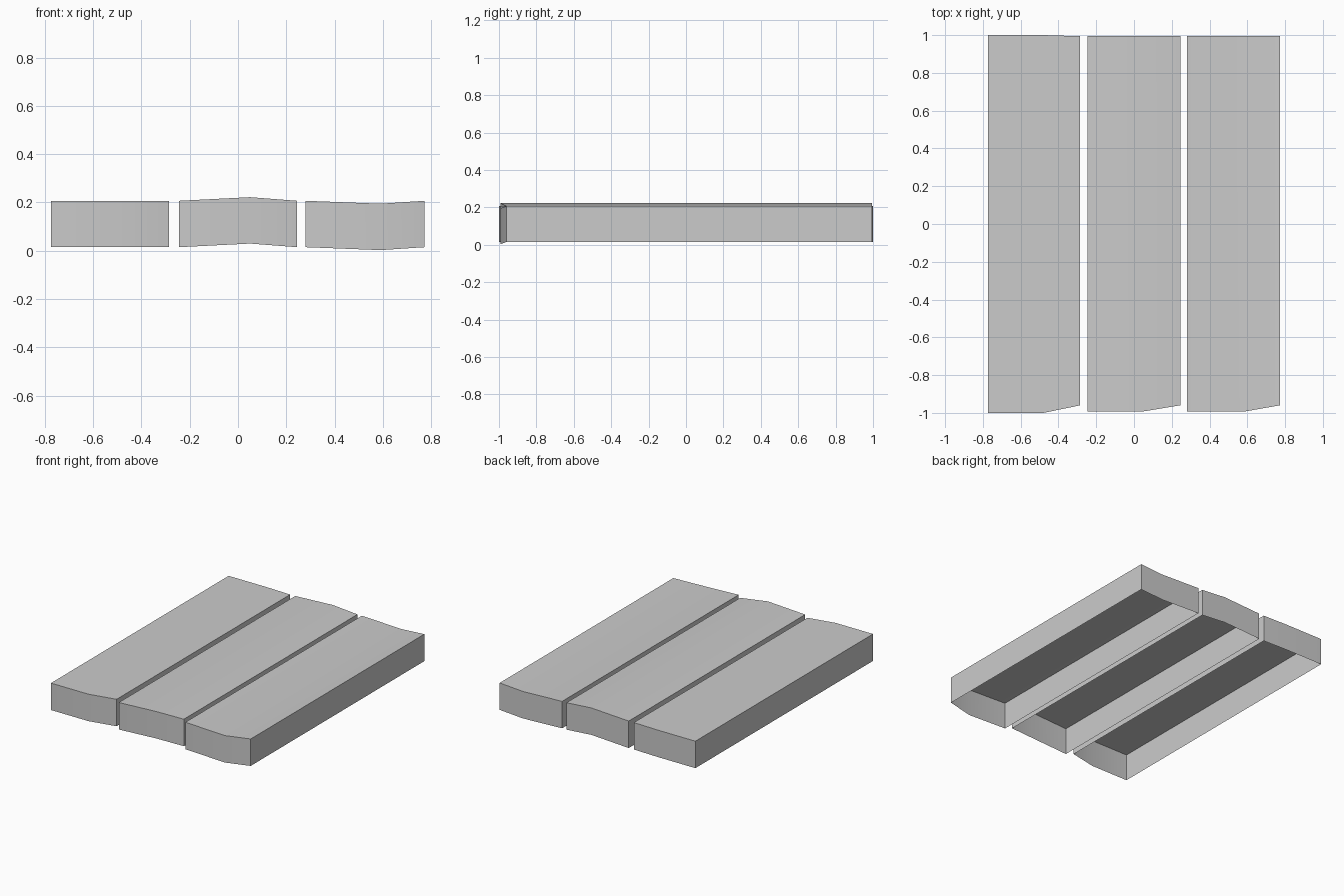
import bpy, bmesh, math

if "Cube" in bpy.data.objects:
    bpy.data.objects.remove(bpy.data.objects["Cube"])

HEIGHT = 0.192


def make_plank(name, front, back, base):
    """Open-bottomed plank: front/back are (x, y) points, base gives each z."""
    bm = bmesh.new()
    f = [(x, y, z) for (x, y), z in zip(front, base)]
    b = [(x, y, z) for (x, y), z in zip(back, base)]
    ring = f + b[::-1]
    low = [bm.verts.new(p) for p in ring]
    top = [bm.verts.new((x, y, z + HEIGHT)) for x, y, z in ring]
    n = len(ring)
    # end and side walls
    for i in range(n):
        j = (i + 1) % n
        bm.faces.new((low[i], low[j], top[j], top[i]))
    # top strips
    for i in range(len(f) - 1):
        bm.faces.new((top[i], top[i + 1], top[n - 2 - i], top[n - 1 - i]))
    mesh = bpy.data.meshes.new(name)
    bm.to_mesh(mesh)
    bm.free()
    obj = bpy.data.objects.new(name, mesh)
    bpy.context.collection.objects.link(obj)
    bpy.context.view_layer.objects.active = obj
    obj.select_set(True)
    bpy.ops.object.shade_smooth_by_angle(angle=math.radians(30))
    obj.select_set(False)


# name, left x, kink x, right x, front y, back y left/right, base heights
planks = [
    ("left_plank", -0.774, -0.48, -0.285, -1.0, (1.0, 0.994), (0.015, 0.015, 0.015)),
    ("middle_plank", -0.245, 0.05, 0.245, -0.992, (0.995, 0.995), (0.015, 0.030, 0.015)),
    ("right_plank", 0.28, 0.59, 0.772, -0.992, (0.995, 0.995), (0.015, 0.003, 0.015)),
]
for name, x0, xm, x1, yf, (b0, b1), base in planks:
    make_plank(name,
               [(x0, yf), (xm, yf), (x1, -0.96)],
               [(x0, b0), (xm, b0), (x1, b1)], base)
